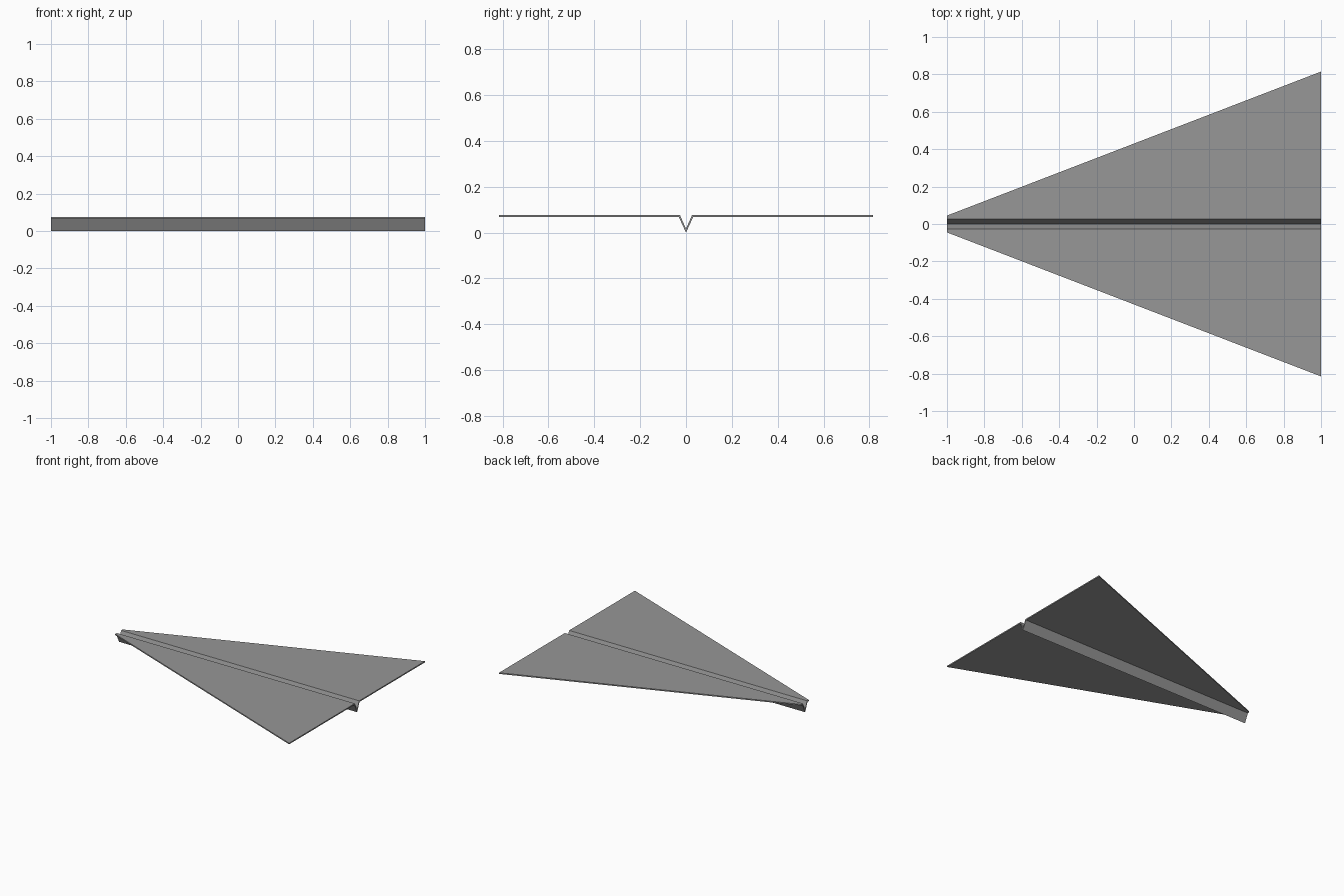
import bpy
import bmesh

if "Cube" in bpy.data.objects:
    bpy.data.objects.remove(bpy.data.objects["Cube"])

LENGTH = 1.0            # half length along x
NOSE, TAIL = 0.045, 0.815   # half span at each end
TOP, UNDER = 0.076, 0.067   # upper and lower faces of the folded sheet


def section(bm, x, span):
    """Cross-section of one half: keel fold, then flat wing out to the span."""
    profile = [(0, 0), (0.031, UNDER), (span, UNDER),
               (span, TOP), (0.026, TOP), (0, 0.016)]
    return [bm.verts.new((x, y, z)) for y, z in profile]


# half of the folded sheet, lofted from nose to tail
bm = bmesh.new()
nose = section(bm, -LENGTH, NOSE)
tail = section(bm, LENGTH, TAIL)
for i in range(5):      # the centre plane stays open for the mirror
    bm.faces.new((nose[i], nose[i + 1], tail[i + 1], tail[i]))
for ring in (nose, tail):
    bm.faces.new((ring[0], ring[1], ring[4], ring[5]))   # keel end
    bm.faces.new((ring[1], ring[2], ring[3], ring[4]))   # wing end
bmesh.ops.recalc_face_normals(bm, faces=bm.faces)
# the open shell must face outward: the highest face points up
top = max(bm.faces, key=lambda f: f.calc_center_median().z)
if top.normal.z < 0:
    bmesh.ops.reverse_faces(bm, faces=bm.faces)
mesh = bpy.data.meshes.new("paper_plane")
bm.to_mesh(mesh)
bm.free()

# dark grey paper
paper = bpy.data.materials.new("dark_grey_paper")
paper.diffuse_color = (0.31, 0.31, 0.31, 1)
paper.use_nodes = True
paper.node_tree.nodes["Principled BSDF"].inputs["Base Color"].default_value = paper.diffuse_color
mesh.materials.append(paper)

# mirror across the centre fold
plane = bpy.data.objects.new("paper_plane", mesh)
bpy.context.collection.objects.link(plane)
mirror = plane.modifiers.new("other_wing", 'MIRROR')
mirror.use_axis = (False, True, False)
mirror.use_clip = True
